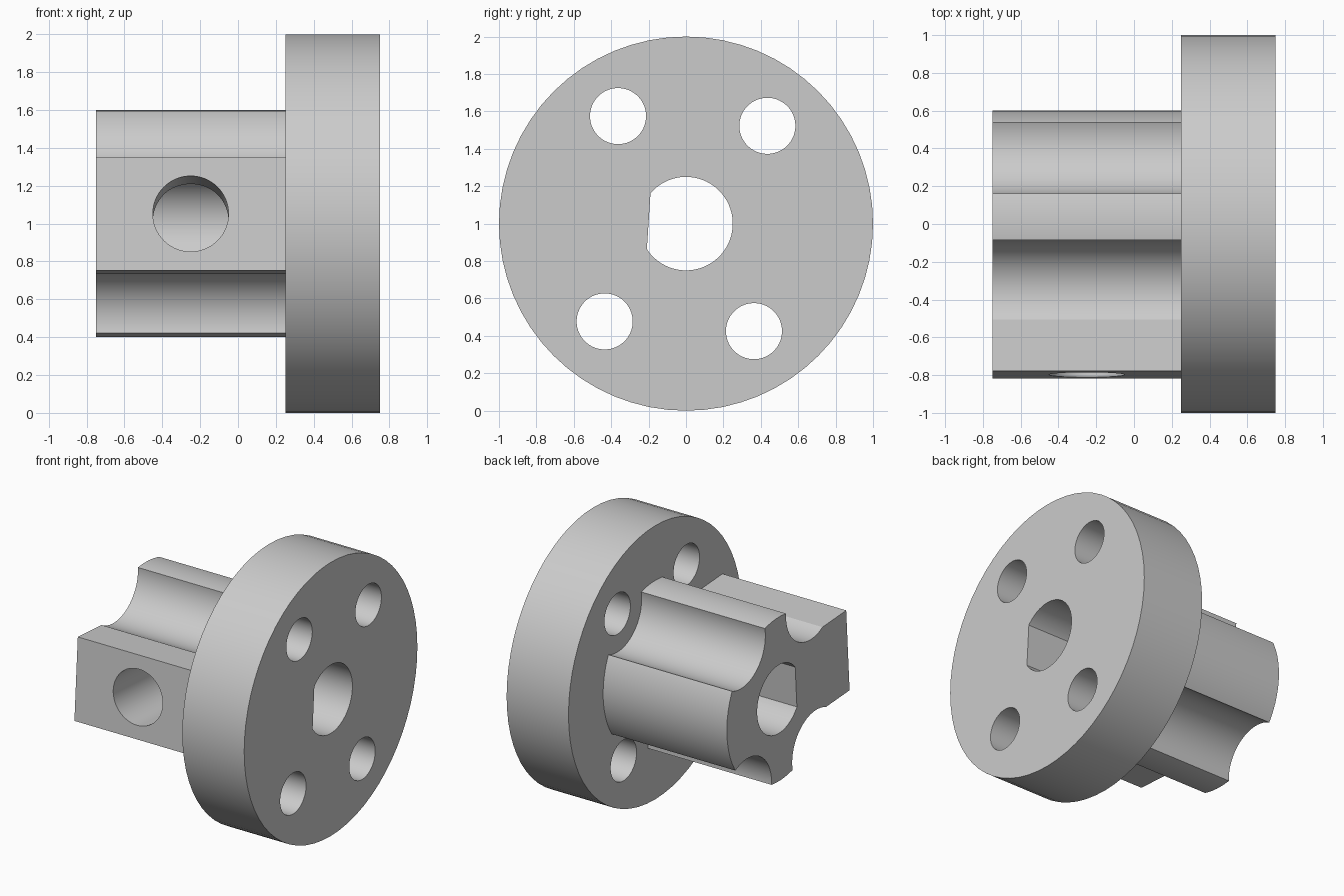
import bpy, bmesh
from math import radians, pi
from mathutils import Matrix

cube = bpy.data.objects.get("Cube")
if cube:
    bpy.data.objects.remove(cube)

grey = bpy.data.materials.new("light grey")
grey.use_nodes = True
colour = (0.6, 0.6, 0.6, 1)
grey.diffuse_color = colour
grey.node_tree.nodes["Principled BSDF"].inputs["Base Color"].default_value = colour

# The hub, holes and bore are turned slightly about the shaft axis
CENTRE = Matrix.Translation((0, 0, 1))
TILT = CENTRE @ Matrix.Rotation(radians(-3.73), 4, 'X')
ALONG_X = Matrix.Rotation(pi / 2, 4, 'Y')
ALONG_Y = Matrix.Rotation(pi / 2, 4, 'X')


def finish(name, bm, frame):
    bm.transform(frame)
    mesh = bpy.data.meshes.new(name)
    bm.to_mesh(mesh)
    bm.free()
    mesh.materials.append(grey)
    obj = bpy.data.objects.new(name, mesh)
    bpy.context.collection.objects.link(obj)
    return obj


def cylinder(name, radius, length, centre, axis=ALONG_X, frame=TILT, sides=64):
    bm = bmesh.new()
    bmesh.ops.create_cone(bm, cap_ends=True, segments=sides, radius1=radius,
                          radius2=radius, depth=length,
                          matrix=Matrix.Translation(centre) @ axis)
    return finish(name, bm, frame)


def box(name, size, centre):
    bm = bmesh.new()
    bmesh.ops.create_cube(bm, size=1, matrix=Matrix.Translation(centre)
                          @ Matrix.Diagonal((*size, 1)))
    return finish(name, bm, TILT)


def combine(target, tool, operation):
    mod = target.modifiers.new("combine", 'BOOLEAN')
    mod.operation = operation
    mod.solver = 'EXACT'
    mod.object = tool
    bpy.context.view_layer.objects.active = target
    bpy.ops.object.modifier_apply(modifier=mod.name)
    bpy.data.objects.remove(tool)


# Hub barrel with the set screw block, running a little into the flange
hub = cylinder("hub", 0.6, 1.1, (-0.2, 0, 0))
combine(hub, box("screw_block", (1.1, 0.8, 0.6), (-0.2, -0.4, 0)), 'UNION')

# Clearance grooves in line with the bolt holes
bolts = [(y, z) for y in (-0.4, 0.4) for z in (-0.55, 0.55)]
for y, z in bolts:
    combine(hub, cylinder("groove", 0.28, 2, (0, y, z)), 'DIFFERENCE')

# Flange with bolt holes
body = cylinder("flanged_hub", 1, 0.5, (0.5, 0, 0), frame=CENTRE)
for y, z in bolts:
    combine(body, cylinder("bolt_hole", 0.15, 1, (0.5, y, z), sides=48), 'DIFFERENCE')
combine(body, hub, 'UNION')

# D-shaped shaft bore
bore = cylinder("bore", 0.25, 2, (0, 0, 0))
combine(bore, box("bore_flat", (3, 0.2, 1), (0, -0.3, 0)), 'DIFFERENCE')
combine(body, bore, 'DIFFERENCE')

# Set screw hole from the block face into the bore
combine(body, cylinder("screw_hole", 0.2, 1, (-0.25, -0.5, 0), axis=ALONG_Y), 'DIFFERENCE')

# Smooth round walls, sharp rims
bpy.ops.object.select_all(action='DESELECT')
body.select_set(True)
bpy.context.view_layer.objects.active = body
bpy.ops.object.shade_smooth_by_angle(angle=radians(20))
